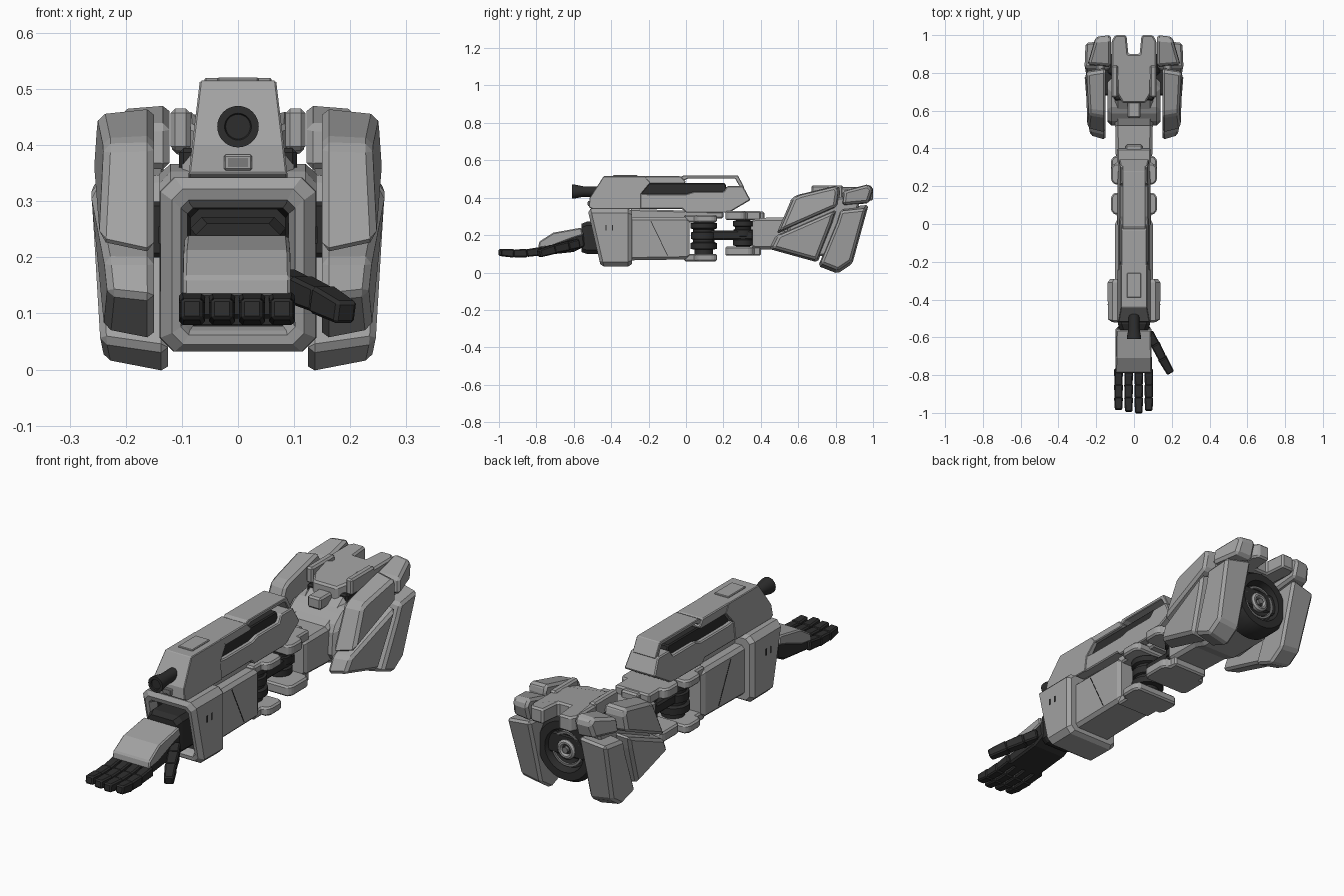
import bpy, bmesh, math
from mathutils import Vector

if "Cube" in bpy.data.objects:
    bpy.data.objects.remove(bpy.data.objects["Cube"])


def material(name, v):
    m = bpy.data.materials.new(name)
    m.use_nodes = True
    m.diffuse_color = (v, v, v, 1)
    m.node_tree.nodes["Principled BSDF"].inputs["Base Color"].default_value = (v, v, v, 1)
    return m


GREY = material("armour grey", 0.36)
DARK = material("joint black", 0.027)
STEEL = material("hub steel", 0.2)


def finish(name, bm, mats, bevel=0.0, mirror=False):
    bmesh.ops.recalc_face_normals(bm, faces=bm.faces)
    mesh = bpy.data.meshes.new(name)
    bm.to_mesh(mesh)
    bm.free()
    obj = bpy.data.objects.new(name, mesh)
    bpy.context.scene.collection.objects.link(obj)
    for m in mats:
        mesh.materials.append(m)
    if bevel:
        mod = obj.modifiers.new("Chamfer", 'BEVEL')
        mod.width, mod.segments, mod.limit_method = bevel, 1, 'ANGLE'
    if mirror:
        obj.modifiers.new("Mirror", 'MIRROR').use_mirror_merge = False
    return obj


def prism(name, pts, a, b, mat=GREY, bevel=0.008, axis='X', warp=None, mirror=False):
    """Extrude a (y, z) profile along x, or an (x, y) profile along z."""
    bm = bmesh.new()
    rings = []
    for d in (a, b):
        cos = [Vector((d, p, q) if axis == 'X' else (p, q, d)) for p, q in pts]
        rings.append([bm.verts.new(warp(c) if warp else c) for c in cos])
    n = len(pts)
    bm.faces.new(rings[0])
    bm.faces.new(rings[1])
    for i in range(n):
        j = (i + 1) % n
        bm.faces.new((rings[0][i], rings[0][j], rings[1][j], rings[1][i]))
    return finish(name, bm, [mat], bevel, mirror)


def box(name, x, y, z, mat=GREY, bevel=0.008, mirror=False):
    pts = [(y[0], z[0]), (y[1], z[0]), (y[1], z[1]), (y[0], z[1])]
    return prism(name, pts, x[0], x[1], mat, bevel, mirror=mirror)


def loft(name, stations, mats=(GREY,), dark_rows=0, tilt=0.0):
    """Join chamfered rectangles (y, half width, z low, z high, chamfer); tilt leans the front ones."""
    bm = bmesh.new()
    rings = []
    for y, h, lo, hi, c in stations:
        lean = tilt if y < -0.4 else 0
        ring = [(h, lo + c), (h, hi - c), (h - c, hi), (c - h, hi),
                (-h, hi - c), (-h, lo + c), (c - h, lo), (h - c, lo)]
        rings.append([bm.verts.new((x, y + lean * (z - 0.19), z)) for x, z in ring])
    for k in range(len(rings) - 1):
        for i in range(8):
            j = (i + 1) % 8
            f = bm.faces.new((rings[k][i], rings[k][j], rings[k + 1][j], rings[k + 1][i]))
            f.material_index = int(k < dark_rows)
    bm.faces.new(rings[0]).material_index = int(dark_rows > 0)
    bm.faces.new(rings[-1])
    return finish(name, bm, mats)


def lathe(name, profile, centre, axis, mat=DARK, n=32):
    """Turn (radius, distance) points round the z or y axis."""
    bm = bmesh.new()
    rings = []
    for r, d in profile:
        ring = []
        for i in range(n):
            t = 2 * math.pi * i / n
            u, v = r * math.cos(t), r * math.sin(t)
            ring.append(bm.verts.new(Vector(centre) + Vector((u, v, d) if axis == 'Z' else (u, d, v))))
        rings.append(ring)
    for p, q in zip(rings, rings[1:]):
        for i in range(n):
            j = (i + 1) % n
            bm.faces.new((p[i], p[j], q[j], q[i]))
    bm.faces.new(rings[0])
    bm.faces.new(rings[-1])
    obj = finish(name, bm, [mat])
    bpy.context.view_layer.objects.active = obj
    obj.select_set(True)
    bpy.ops.object.shade_smooth_by_angle(angle=math.radians(30))
    obj.select_set(False)


def digit(name, joints, width, height):
    """Chain of chamfered blocks from joint to joint."""
    for k, (p, q) in enumerate(zip(joints, joints[1:])):
        p, q = Vector(p), Vector(q)
        bm = bmesh.new()
        bmesh.ops.create_cube(bm, size=1)
        for v in bm.verts:
            taper = 1 if v.co.y > 0 else 0.82 if k == 2 else 0.9
            v.co = Vector((v.co.x * width * taper, v.co.y * ((q - p).length + 0.004), v.co.z * height * taper))
        rot = (q - p).to_track_quat('-Y', 'Z')
        bmesh.ops.rotate(bm, verts=bm.verts, matrix=rot.to_matrix())
        bmesh.ops.translate(bm, verts=bm.verts, vec=(p + q) / 2)
        finish(f"{name}_{k + 1}", bm, [DARK], 0.006)


# Hand
prism("hand_back", [(-0.79, 0.13), (-0.785, 0.165), (-0.71, 0.213), (-0.56, 0.24), (-0.55, 0.2), (-0.6, 0.185), (-0.72, 0.14)],
      -0.098, 0.094, bevel=0.006, warp=lambda c: Vector((c.x * (1 - max(0, c.z - 0.2)), c.y, c.z)))
prism("palm", [(-0.785, 0.09), (-0.785, 0.14), (-0.72, 0.16), (-0.55, 0.22), (-0.54, 0.14), (-0.6, 0.11)],
      -0.09, 0.087, DARK)
for i, tip in enumerate((-0.982, -0.992, -1.0, -0.987)):
    x = -0.082 + 0.0535 * i
    digit(f"finger_{i + 1}", [(x, -0.77, 0.115), (x, -0.85, 0.104), (x, -0.92, 0.102), (x, tip, 0.108)], 0.047, 0.046)
digit("thumb", [(0.08, -0.58, 0.155), (0.112, -0.635, 0.142), (0.15, -0.71, 0.125), (0.192, -0.785, 0.102)], 0.05, 0.05)

# Wrist and hollow cuff
loft("wrist", [(-0.56, 0.075, 0.11, 0.26, 0.02), (-0.53, 0.085, 0.1, 0.272, 0.02), (-0.37, 0.085, 0.1, 0.272, 0.02)], (DARK,))
loft("wrist_cuff", [(-0.38, 0.085, 0.08, 0.285, 0.015), (-0.45, 0.09, 0.078, 0.288, 0.01),
                    (-0.475, 0.098, 0.07, 0.296, 0.012), (-0.49, 0.102, 0.062, 0.302, 0.014),
                    (-0.492, 0.118, 0.045, 0.322, 0.02), (-0.475, 0.138, 0.032, 0.342, 0.025),
                    (-0.31, 0.14, 0.032, 0.342, 0.025), (-0.29, 0.125, 0.045, 0.33, 0.02)],
     (GREY, DARK), dark_rows=1, tilt=-0.23)
for y in (-0.43, -0.395):
    box("cuff_slot", (0.137, 0.1415), (y, y + 0.006), (0.225, 0.255), DARK, 0, True)

# Forearm
loft("forearm", [(-0.32, 0.1, 0.065, 0.297, 0.015), (0.0, 0.1, 0.07, 0.297, 0.015), (0.02, 0.09, 0.08, 0.288, 0.015)])
prism("forearm_seam", [(-0.19, 0.275), (-0.186, 0.275), (-0.096, 0.09), (-0.10, 0.09)],
      0.098, 0.1015, DARK, 0, mirror=True)
prism("forearm_ridge", [(-0.3, 0.29), (-0.3, 0.34), (0.2, 0.325), (0.2, 0.29)], -0.05, 0.05)


# Elbow yokes, joints and link
def yoke(name, y0, y1, z0, z1, arm):
    m = math.copysign(0.022, y1 - y0)
    pts = [(0.09, arm), (0.09, y0), (0.105, y0), (0.122, y0 + m), (0.122, y1 - m), (0.105, y1), (0.05, y1)]
    pts += [(-x, y) for x, y in reversed(pts)]
    prism(name, pts, z0, z1, axis='Z')


yoke("forearm_yoke_top", 0.05, 0.165, 0.268, 0.308, -0.01)
yoke("forearm_yoke_bottom", 0.05, 0.165, 0.06, 0.1, -0.01)
yoke("arm_yoke_top", 0.32, 0.21, 0.28, 0.328, 0.4)
yoke("arm_yoke_bottom", 0.36, 0.21, 0.09, 0.138, 0.4)
for name, y, r, z0, h in (("forearm_joint", 0.095, 0.072, 0.1, 0.19), ("arm_joint", 0.305, 0.055, 0.12, 0.18)):
    ribs = [(r * a, z0 + h * t) for a, t in ((0.7, 0), (0.7, 0.12), (1, 0.14), (1, 0.3), (0.8, 0.33), (0.8, 0.4),
            (0.95, 0.42), (0.95, 0.6), (0.8, 0.62), (0.8, 0.69), (1, 0.72), (1, 0.86), (0.7, 0.88), (0.7, 1))]
    lathe(name, ribs, (0, y, 0), 'Z')
box("elbow_link", (-0.045, 0.045), (0.08, 0.36), (0.175, 0.225), DARK)

# Upper arm
loft("upper_arm", [(0.355, 0.09, 0.13, 0.288, 0.015), (0.37, 0.097, 0.125, 0.292, 0.015), (0.56, 0.1, 0.12, 0.295, 0.015)])
box("upper_arm_ridge", (-0.045, 0.045), (0.3, 0.42), (0.28, 0.325))


# Mounted blaster, narrowing upwards
def narrow(c):
    return Vector((c.x * (1 - 1.35 * (c.z - 0.34)), c.y, c.z))


prism("blaster_front", [(-0.52, 0.35), (-0.515, 0.4), (-0.44, 0.515), (-0.22, 0.515), (-0.19, 0.48),
                        (-0.24, 0.42), (-0.24, 0.34), (-0.5, 0.34)], -0.089, 0.089, bevel=0.003, warp=narrow)
prism("blaster_body", [(-0.25, 0.34), (-0.25, 0.425), (-0.2, 0.42), (0.0, 0.42), (0.04, 0.432), (0.2, 0.432),
                       (0.22, 0.462), (0.305, 0.462), (0.345, 0.388), (0.23, 0.32), (0.0, 0.32), (-0.02, 0.34)],
      -0.085, 0.085, bevel=0.005, warp=narrow)
prism("blaster_core", [(-0.25, 0.4), (-0.25, 0.478), (0.21, 0.478), (0.23, 0.4)], -0.055, 0.055, DARK, 0.005)
prism("blaster_top", [(-0.24, 0.475), (-0.24, 0.515), (-0.03, 0.515), (0.0, 0.485), (-0.01, 0.475)],
      -0.087, 0.087, bevel=0.004, warp=narrow)
prism("blaster_handle", [(-0.05, 0.488), (-0.02, 0.488), (0.01, 0.503), (0.262, 0.503), (0.29, 0.455),
                         (0.312, 0.455), (0.277, 0.52), (-0.01, 0.52), (-0.03, 0.51)], -0.06, 0.06, bevel=0.003)
box("blaster_top_plate", (-0.037, 0.037), (-0.39, -0.26), (0.51, 0.521), GREY, 0.003)
box("blaster_vent", (-0.025, 0.025), (-0.524, -0.50), (0.355, 0.383), GREY, 0.003)
box("blaster_vent_hole", (-0.018, 0.018), (-0.526, -0.522), (0.361, 0.377), STEEL, 0)
lathe("barrel", [(0.022, -0.605), (0.024, -0.61), (0.037, -0.61), (0.037, -0.595), (0.028, -0.55), (0.028, -0.42)],
      (0, 0, 0.433), 'Y')

# Shoulder core
prism("shoulder_core", [(0.51, 0.13), (0.51, 0.29), (0.57, 0.32), (0.68, 0.4), (0.82, 0.4), (0.82, 0.1), (0.6, 0.1)],
      -0.1, 0.1, bevel=0.015)
prism("shoulder_collar", [(0.52, 0.15), (0.53, 0.29), (0.6, 0.35), (0.72, 0.37), (0.77, 0.34), (0.77, 0.14), (0.6, 0.12)],
      -0.14, 0.14, bevel=0.02)
hood = [(0.06, 0.64), (0.09, 0.69), (0.09, 0.76), (0.118, 0.82), (0.118, 0.97), (0.1, 1.0), (0.04, 1.0), (0.03, 0.9)]
prism("shoulder_hood", hood + [(-x, y) for x, y in reversed(hood)], 0.385, 0.455, axis='Z',
      warp=lambda c: Vector((c.x, c.y, c.z - 0.25 * max(0, 0.76 - c.y))))
box("hood_gap", (-0.105, 0.105), (0.655, 0.8), (0.34, 0.395), DARK)
box("hood_spine", (-0.035, 0.035), (0.56, 0.74), (0.34, 0.395))
box("hood_block", (0.085, 0.12), (0.67, 0.84), (0.39, 0.465), mirror=True)
box("shoulder_axle", (-0.19, 0.19), (0.68, 0.88), (0.2, 0.3), DARK)

# Shoulder socket facing the back
socket = (0, 0, 0.235)
lathe("socket_tyre", [(0.13, 0.78), (0.152, 0.8), (0.152, 0.87), (0.135, 0.9), (0.1, 0.9), (0.09, 0.86)], socket, 'Y')
lathe("socket_ring", [(0.08, 0.85), (0.08, 0.88), (0.07, 0.88), (0.065, 0.865)], socket, 'Y', STEEL)
lathe("socket_well", [(0.066, 0.85), (0.066, 0.876), (0.05, 0.87)], socket, 'Y')
lathe("socket_hub", [(0.045, 0.85), (0.045, 0.885), (0.036, 0.892), (0.028, 0.892), (0.022, 0.88)], socket, 'Y', GREY)
lathe("socket_bolt", [(0.014, 0.86), (0.014, 0.895)], socket, 'Y', STEEL, 12)


# Side armour: each plate has a sloping outer face, drawn in on all sides
def armour(name, inner, slope_y, slope_z, pts):
    mid = sum((Vector((0, *p)) for p in pts), Vector()) / len(pts)

    def shape(c):
        if c.x < 0.2:
            return c
        drawn = mid + (c - mid) * 0.88
        return Vector((0.262 + slope_y * (drawn.y - 0.8) + slope_z * (drawn.z - 0.3), drawn.y, drawn.z))

    prism(name, pts, inner, 0.264, bevel=0.012, warp=shape, mirror=True)


armour("front_armour_upper", 0.15, 0.07, -0.08,
       [(0.48, 0.203), (0.565, 0.4), (0.6, 0.417), (0.812, 0.468), (0.828, 0.44), (0.814, 0.35)])
armour("front_armour_lower", 0.15, 0.05, 0.08, [(0.44, 0.125), (0.477, 0.197), (0.814, 0.344), (0.79, 0.27), (0.705, 0.052)])
armour("rear_armour_upper", 0.122, -0.28, -0.05, [(0.828, 0.355), (0.838, 0.437), (0.978, 0.474), (1.004, 0.447), (0.98, 0.37)])
armour("rear_armour_lower", 0.125, -0.05, 0.08,
       [(0.828, 0.348), (0.978, 0.364), (0.89, 0.045), (0.81, -0.008), (0.705, 0.033), (0.805, 0.275)])
prism("armour_backing", [(0.52, 0.17), (0.6, 0.37), (0.94, 0.42), (0.85, 0.08), (0.7, 0.09)],
      0.155, 0.2, GREY, 0.01, mirror=True)
